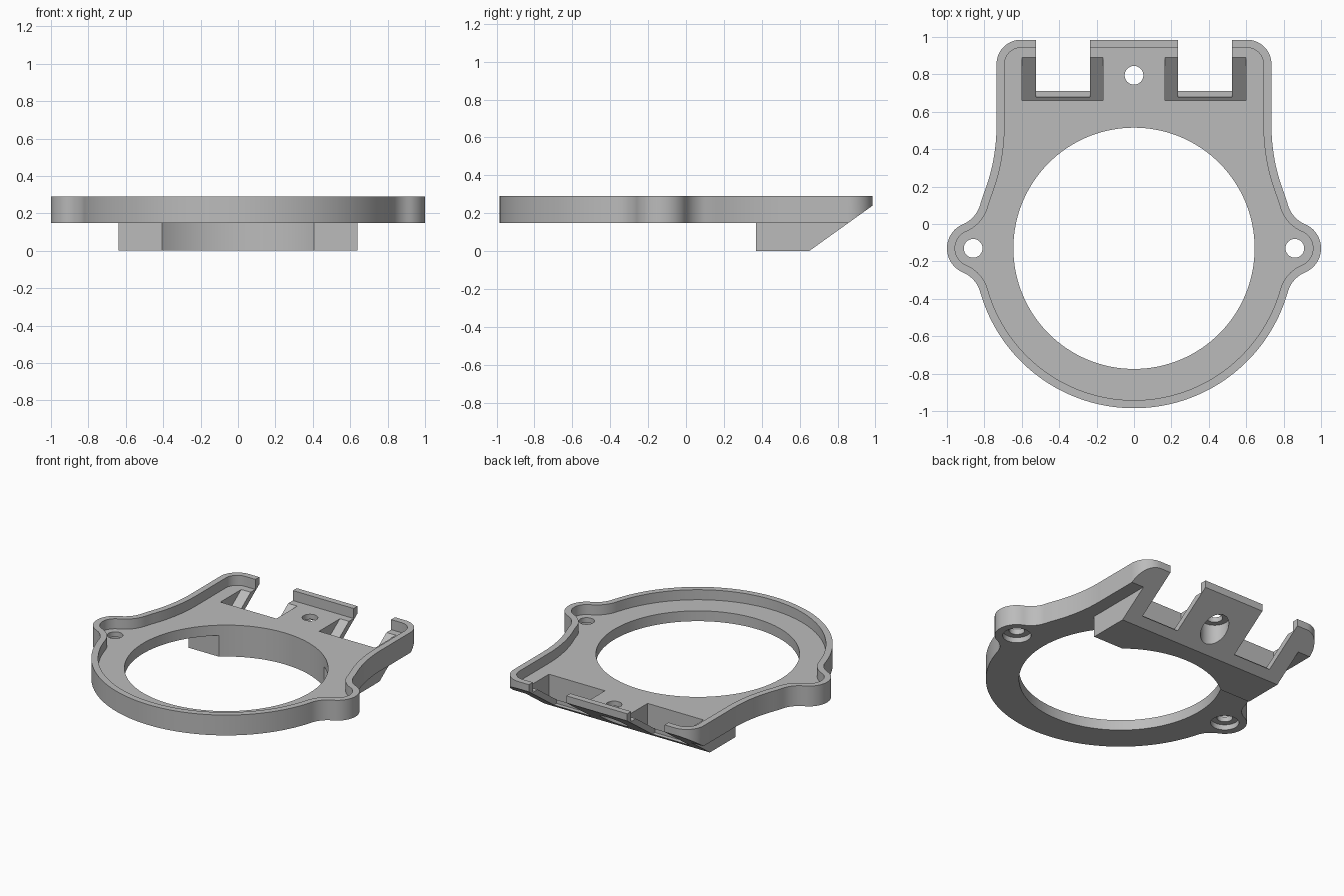
import bpy, bmesh, math
from mathutils import Vector

cube = bpy.data.objects.get("Cube")
if cube:
    bpy.data.objects.remove(cube, do_unlink=True)

grey = bpy.data.materials.new("plain grey")
grey.use_nodes = True
COLOUR = (0.5, 0.5, 0.5, 1)
grey.diffuse_color = COLOUR
grey.node_tree.nodes["Principled BSDF"].inputs["Base Color"].default_value = COLOUR

RING_Y = -0.13          # centre of the ring and the ears
EAR_X = 0.86
FLOOR = 0.22            # floor inside the raised rim
SLOPE = 0.24 / 0.335    # bevel under the back edge


def prism(name, points, sweep):
    """Solid made by sweeping a closed 3D polygon along a vector."""
    bm = bmesh.new()
    face = bm.faces.new([bm.verts.new(p) for p in points])
    new = bmesh.ops.extrude_face_region(bm, geom=[face])["geom"]
    bmesh.ops.translate(bm, vec=Vector(sweep),
                        verts=[g for g in new if isinstance(g, bmesh.types.BMVert)])
    bmesh.ops.recalc_face_normals(bm, faces=bm.faces)
    mesh = bpy.data.meshes.new(name)
    bm.to_mesh(mesh)
    bm.free()
    mesh.materials.append(grey)
    obj = bpy.data.objects.new(name, mesh)
    bpy.context.collection.objects.link(obj)
    return obj


def box(name, x0, x1, y0, y1, z0, z1):
    pts = [(x0, y0, z0), (x1, y0, z0), (x1, y1, z0), (x0, y1, z0)]
    return prism(name, pts, (0, 0, z1 - z0))


def cylinder(name, x, y, r, z0, z1, n=48):
    return prism(name, [(*p, z0) for p in arc(x, y, r, 0, math.tau, n)[:-1]], (0, 0, z1 - z0))


def arc(cx, cy, r, a0, a1, n):
    return [(cx + r * math.cos(a0 + (a1 - a0) * i / n),
             cy + r * math.sin(a0 + (a1 - a0) * i / n)) for i in range(n + 1)]


def outline(inset):
    """Ring with two filleted ears and a square neck, as tangent arcs."""
    ring, ear, fillet, flare = 0.855, 0.14, 0.16, 1.0
    neck, corner, back = 0.735, 0.13, 0.985
    # fillet centre, tangent to ring and ear
    fx = ((ring + fillet) ** 2 - (ear + fillet) ** 2 + EAR_X ** 2) / (2 * EAR_X)
    fy = math.sqrt((ring + fillet) ** 2 - fx ** 2)
    a_ring, a_ear = math.atan2(fy, fx), math.atan2(fy, fx - EAR_X)
    # flare centre, tangent to ring and neck side
    lx = neck + flare
    ly = math.sqrt((ring + flare) ** 2 - lx ** 2)
    a_flare = math.atan2(ly, lx)
    pi, y = math.pi, RING_Y
    r, e, f, l, c = ring - inset, ear - inset, fillet + inset, flare + inset, corner - inset
    half = arc(0, y, r, -pi / 2, -a_ring, 40)
    half += arc(fx, y - fy, f, pi - a_ring, pi - a_ear, 12)[1:]
    half += arc(EAR_X, y, e, -a_ear, a_ear, 24)[1:]
    half += arc(fx, y + fy, f, pi + a_ear, pi + a_ring, 12)[1:]
    half += arc(0, y, r, a_ring, a_flare, 3)[1:]
    half += arc(lx, y + ly, l, pi + a_flare, pi, 14)[1:]
    half += arc(neck - corner, back - corner, c, 0, pi / 2, 14)
    return half + [(-px, py) for px, py in reversed(half[1:])]


def combine(target, tool, operation):
    mod = target.modifiers.new(tool.name, "BOOLEAN")
    mod.operation, mod.solver, mod.object = operation, "EXACT", tool
    tool.hide_render = True
    tools.append(tool)


tools = []

# Plate and the block beneath its neck
plate = prism("mounting_plate", [(*p, 0.148) for p in outline(0)], (0, 0, 0.142))
combine(plate, box("neck_block", -0.64, 0.64, 0.37, 0.98, 0, 0.2), "UNION")

# Recess inside the rim, main opening and back bevel
cutters = [
    prism("rim_recess", [(*p, FLOOR) for p in outline(0.043)], (0, 0, 0.3)),
    cylinder("ring_opening", 0, RING_Y, 0.645, -0.2, 0.6, 128),
    prism("back_bevel", [(-1.2, y, z) for y, z in (
        (0.65 - 0.2, -0.2 * SLOPE), (0.65 + 0.5, 0.5 * SLOPE),
        (1.5, 0.5 * SLOPE), (1.5, -0.2 * SLOPE))], (2.4, 0, 0)),
]

# Sloped pockets with open slots
for side, s in (("left", 1), ("right", -1)):
    pocket = [(0.66, 0.5), (0.66, FLOOR - 0.23 * SLOPE), (0.89, FLOOR), (0.89, 0.5)]
    cutters.append(prism(side + "_pocket", [(s * 0.165, y, z) for y, z in pocket],
                         (s * 0.433, 0, 0)))
    x0, x1 = sorted((s * 0.235, s * 0.525))
    cutters.append(box(side + "_slot", x0, x1, 0.68, 1.3, 0.043, 0.55))

# Counterbored screw holes
for name, x, y in (("left", EAR_X, RING_Y), ("right", -EAR_X, RING_Y), ("back", 0, 0.795)):
    cutters.append(cylinder(name + "_screw_hole", x, y, 0.05, -0.2, 0.6))
    cutters.append(cylinder(name + "_counterbore", x, y, 0.09, -0.25, 0.185))

for cutter in cutters:
    combine(plate, cutter, "DIFFERENCE")

# Bake the result and drop the helpers
graph = bpy.context.evaluated_depsgraph_get()
result = bpy.data.meshes.new_from_object(plate.evaluated_get(graph))
plate.modifiers.clear()
plate.data = result
for tool in tools:
    bpy.data.objects.remove(tool, do_unlink=True)
plate.data.materials.clear()
plate.data.materials.append(grey)
for poly in plate.data.polygons:
    poly.material_index = 0

bpy.ops.object.select_all(action="DESELECT")
plate.select_set(True)
bpy.context.view_layer.objects.active = plate
bpy.ops.object.shade_smooth_by_angle(angle=math.radians(30))
